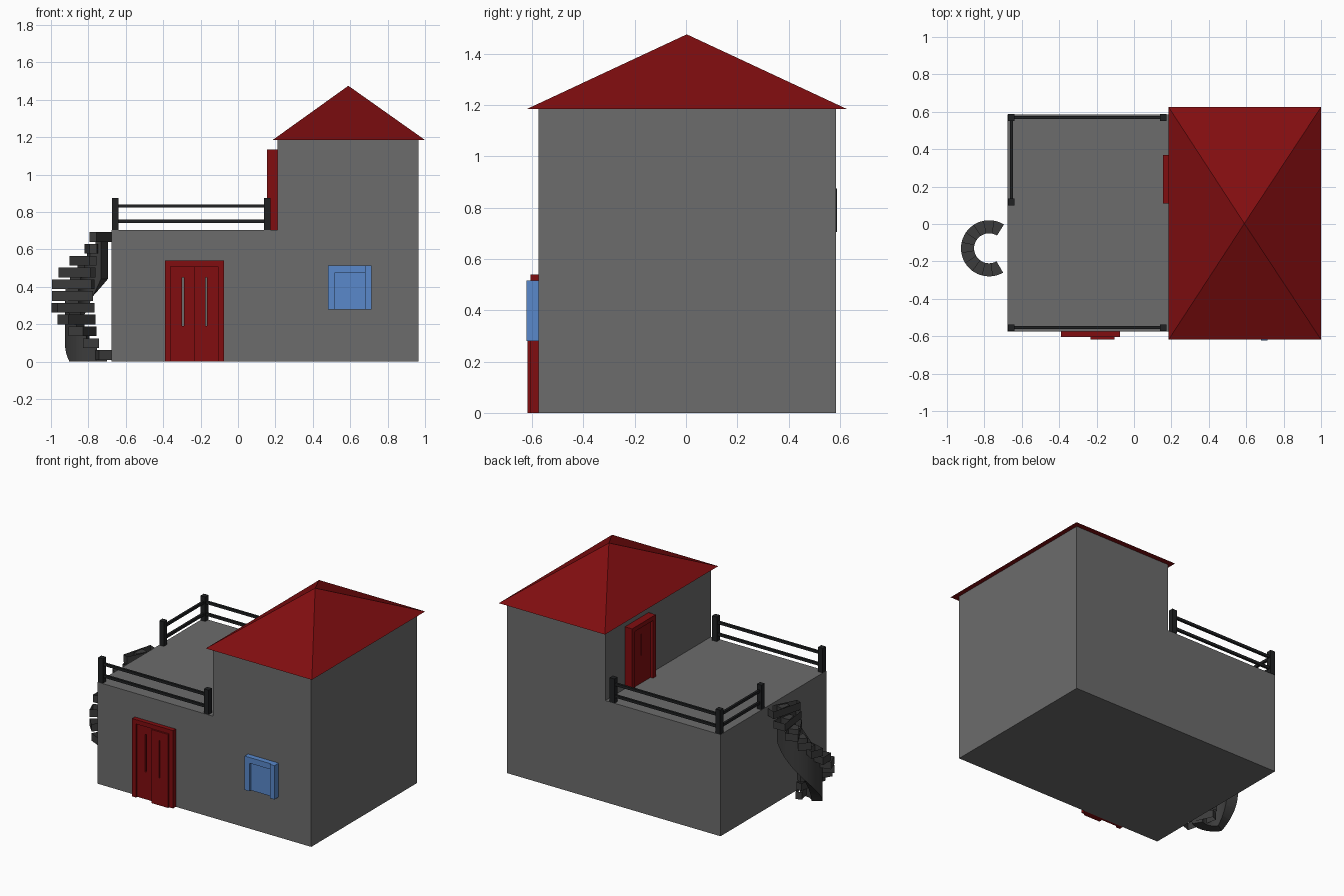
import bpy, bmesh
from math import sin, cos, radians

cube = bpy.data.objects.get("Cube")
if cube:
    bpy.data.objects.remove(cube, do_unlink=True)


def material(name, rgb):
    m = bpy.data.materials.new(name)
    m.use_nodes = True
    m.diffuse_color = (*rgb, 1)
    m.node_tree.nodes["Principled BSDF"].inputs["Base Color"].default_value = (*rgb, 1)
    return m


GREY = material("wall grey", (0.15, 0.15, 0.15))
RED = material("dark red", (0.22, 0.004, 0.005))
BLUE = material("window blue", (0.10, 0.25, 0.60))
BLACK = material("railing black", (0.014, 0.015, 0.016))
STONE = material("stair charcoal", (0.045, 0.045, 0.045))


def finish(name, bm, mat, recalc=True):
    if recalc:
        bmesh.ops.recalc_face_normals(bm, faces=bm.faces)
    mesh = bpy.data.meshes.new(name)
    bm.to_mesh(mesh)
    bm.free()
    mesh.materials.append(mat)
    obj = bpy.data.objects.new(name, mesh)
    bpy.context.scene.collection.objects.link(obj)
    return obj


def add_box(bm, x, y, z):
    """Add a box given (min, max) on each axis."""
    verts = bmesh.ops.create_cube(bm, size=1)["verts"]
    for v in verts:
        v.co = [r[0] if c < 0 else r[1] for r, c in zip((x, y, z), v.co)]


def boxes(name, mat, *ranges):
    bm = bmesh.new()
    for r in ranges:
        add_box(bm, *r)
    return finish(name, bm, mat)


def slotted(x, y, z, slot, half):
    """Four boxes forming a panel with a narrow upright slot in it."""
    low, high = z[0] + 0.19, z[1] - 0.06
    return [((x[0], slot - half), y, z), ((slot + half, x[1]), y, z),
            ((slot - half, slot + half), y, (z[0], low)),
            ((slot - half, slot + half), y, (high, z[1]))]


# House body: stepped side profile pushed through the depth
FRONT, BACK, LEFT, RIGHT = -0.575, 0.585, 0.965, -0.675
DECK, EAVE = 0.705, 1.185
bm = bmesh.new()
profile = [(RIGHT, 0), (LEFT, 0), (LEFT, EAVE), (0.21, EAVE), (0.21, DECK), (RIGHT, DECK)]
face = bm.faces.new([bm.verts.new((x, FRONT, z)) for x, z in profile])
new = bmesh.ops.extrude_face_region(bm, geom=[face])["geom"]
bmesh.ops.translate(bm, vec=(0, BACK - FRONT, 0),
                    verts=[g for g in new if isinstance(g, bmesh.types.BMVert)])
finish("house_body", bm, GREY)

# Hipped roof
bm = bmesh.new()
base = [bm.verts.new((x, y, EAVE)) for x, y in
        ((0.185, -0.618), (1, -0.618), (1, 0.625), (0.185, 0.625))]
apex = bm.verts.new((0.59, 0.003, 1.475))
bm.faces.new(base)
for i in range(4):
    bm.faces.new((base[i], base[(i + 1) % 4], apex))
finish("roof", bm, RED)

# Double front door, with one leaf standing slightly proud
frame_y = (-0.605, FRONT)
boxes("front_door_frame", RED,
      ((-0.39, -0.36), frame_y, (0, 0.54)),
      ((-0.105, -0.075), frame_y, (0, 0.54)),
      ((-0.36, -0.105), frame_y, (0.51, 0.54)))
boxes("front_door_right_leaf", RED,
      *slotted((-0.36, -0.232), (-0.592, FRONT), (0, 0.51), -0.295, 0.005))
boxes("front_door_left_leaf", RED,
      *slotted((-0.232, -0.105), (-0.617, FRONT), (0, 0.51), -0.17, 0.003))

# Upper door onto the terrace
upper_x = (0.155, 0.21)
boxes("terrace_door_frame", RED,
      (upper_x, (0.11, 0.14), (DECK, 1.135)),
      (upper_x, (0.34, 0.37), (DECK, 1.135)),
      (upper_x, (0.14, 0.34), (1.105, 1.135)))
leaf = slotted((0.14, 0.34), (0.175, 0.21), (DECK, 1.105), 0.24, 0.004)
boxes("terrace_door_leaf", RED, *[(y, x, z) for x, y, z in leaf])

# Window
window_y = (-0.612, FRONT)
boxes("window_frame", BLUE,
      ((0.48, 0.515), window_y, (0.28, 0.515)),
      ((0.68, 0.715), (-0.622, FRONT), (0.28, 0.515)),
      ((0.515, 0.68), window_y, (0.475, 0.515)))
boxes("window_pane", BLUE, ((0.515, 0.68), (-0.595, FRONT), (0.28, 0.475)))

# Terrace railing
W, E, S, N, END = -0.656, 0.157, -0.554, 0.57, 0.117


def span(a, b, pad):
    return (min(a, b) - pad, max(a, b) + pad)


posts = [(W, S), (E, S), (W, N), (E, N), (W, END)]
boxes("railing_posts", BLACK,
      *[(span(x, x, 0.018), span(y, y, 0.018), (DECK, 0.875)) for x, y in posts])
runs = [(W, S, E, S), (W, N, E, N), (W, END, W, N)]
boxes("railing_bars", BLACK,
      *[(span(a, c, 0.008), span(b, d, 0.008), span(z, z, 0.009))
        for a, b, c, d in runs for z in (0.75, 0.832)])

# Spiral stair
CX, CY = -0.775, -0.13
STEPS, TURN, RISE, START = 11, 22, 0.063, 300


def polar(bm, r, angle, z, side=0):
    a = radians(angle)
    return bm.verts.new((CX + r * cos(a) - side * sin(a), CY + r * sin(a) + side * cos(a), z))


# Curved stair core: flat treads over a sloping underside
bm = bmesh.new()
SUB = 4
for i in range(STEPS):
    top = 0.06 + RISE * i
    rings = []
    for k in range(SUB + 1):
        t = i + k / SUB
        low = max(0, RISE * t - 0.25)
        rings.append([polar(bm, r, START - TURN * t, z)
                      for r, z in ((0.08, low), (0.15, low), (0.15, top), (0.08, top))])
    for a, b in zip(rings, rings[1:]):
        for j in range(4):
            n = (j + 1) % 4
            bm.faces.new((a[j], a[n], b[n], b[j]))
    bm.faces.new(rings[0])
    bm.faces.new(rings[-1])
core = finish("stair_core", bm, STONE)

# Upright step surrounds, open above and below
bm = bmesh.new()
for i in range(STEPS):
    angle, low = START - TURN * (i + 0.5), 0.01 + RISE * i
    loops = [[polar(bm, r, angle, z, s) for r, s in
              ((0, -0.02), (0.22, -0.043), (0.22, 0.043), (0, 0.02))]
             for z in (low, low + 0.052)]
    for j in range(4):
        n = (j + 1) % 4
        bm.faces.new((loops[0][j], loops[0][n], loops[1][n], loops[1][j]))
finish("stair_step_surrounds", bm, STONE, recalc=False)

bpy.ops.object.select_all(action="DESELECT")
core.select_set(True)
bpy.context.view_layer.objects.active = core
bpy.ops.object.shade_smooth_by_angle(angle=radians(30))
